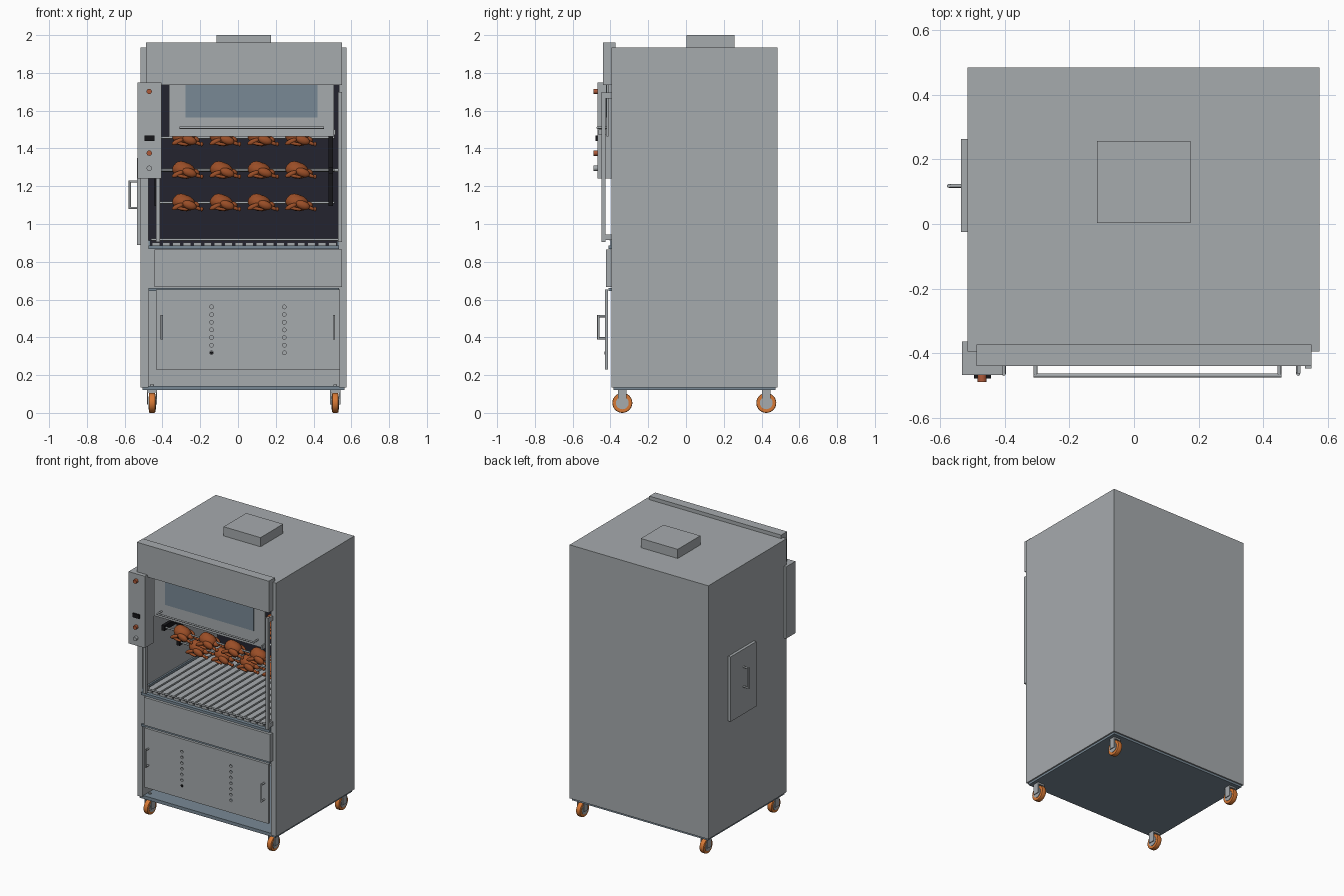
import bpy, bmesh, math
from mathutils import Vector, Matrix

if "Cube" in bpy.data.objects:
    bpy.data.objects.remove(bpy.data.objects["Cube"])


def material(name, rgb):
    m = bpy.data.materials.new(name)
    m.diffuse_color = (*rgb, 1)
    m.use_nodes = True
    m.node_tree.nodes["Principled BSDF"].inputs["Base Color"].default_value = m.diffuse_color
    return m


STEEL = material("steel", (0.38, 0.405, 0.42))
BLUE = material("blue_grey", (0.19, 0.25, 0.30))
DARK = material("dark_liner", (0.017, 0.017, 0.028))
BLACK = material("black", (0.008, 0.008, 0.01))
ORANGE = material("orange_rubber", (0.68, 0.19, 0.035))
ROAST = material("roast_brown", (0.32, 0.075, 0.02))
KNOB = material("knob_red", (0.42, 0.10, 0.04))


def add(name, bm, mat, smooth=False):
    me = bpy.data.meshes.new(name)
    bmesh.ops.recalc_face_normals(bm, faces=bm.faces)
    for f in bm.faces:
        f.smooth = smooth and len(f.verts) < 5
    bm.to_mesh(me)
    bm.free()
    me.materials.append(mat)
    ob = bpy.data.objects.new(name, me)
    bpy.context.collection.objects.link(ob)
    return ob


def bm_box(bm, x0, x1, y0, y1, z0, z1):
    m = Matrix.Translation(((x0 + x1) / 2, (y0 + y1) / 2, (z0 + z1) / 2))
    bmesh.ops.create_cube(bm, size=1, matrix=m @ Matrix.Diagonal((x1 - x0, y1 - y0, z1 - z0, 1)))


def box(name, mat, *dims):
    bm = bmesh.new()
    bm_box(bm, *dims)
    return add(name, bm, mat)


def bm_rod(bm, p, q, r, n=12):
    p, q = Vector(p), Vector(q)
    rot = (q - p).to_track_quat('Z', 'Y').to_matrix().to_4x4()
    bmesh.ops.create_cone(bm, cap_ends=True, segments=n, radius1=r, radius2=r,
                          depth=(q - p).length, matrix=Matrix.Translation((p + q) / 2) @ rot)


def rod(name, mat, p, q, r, n=12):
    bm = bmesh.new()
    bm_rod(bm, p, q, r, n)
    return add(name, bm, mat, n > 6)


def handle(name, a, b, out, r):
    """Bar between two points held off the surface by two stems."""
    a, b, out = Vector(a), Vector(b), Vector(out)
    along = (b - a).normalized() * r
    bm = bmesh.new()
    bm_rod(bm, a + out - along, b + out + along, r)
    for p in (a, b):
        bm_rod(bm, p, p + out, r)
    return add(name, bm, STEEL, True)


# Cabinet shell
L, R, F, B = -0.515, 0.575, -0.395, 0.485
box("left_wall", STEEL, L, -0.475, F, B, 0.135, 1.935)
box("right_wall", STEEL, 0.535, R, F, B, 0.135, 1.935)
box("back_wall", STEEL, -0.475, 0.535, 0.455, B, 0.135, 1.935)
box("roof", STEEL, -0.475, 0.535, F, 0.455, 1.75, 1.935)
box("base", BLUE, L + 0.01, R - 0.01, F + 0.01, B - 0.01, 0.12, 0.143)
box("chamber_back", DARK, -0.475, 0.535, 0.447, 0.455, 0.88, 1.75)
box("chamber_floor", STEEL, -0.475, 0.535, F, 0.455, 0.66, 0.868)
box("exhaust_duct", STEEL, -0.115, 0.175, 0.003, 0.257, 1.93, 2.0)

# Hood across the upper front
box("hood", STEEL, -0.487, 0.55, -0.44, F, 1.735, 1.96)
box("hood_lip", STEEL, -0.487, 0.55, F, -0.373, 1.935, 1.96)

# Raised loading door with a window and a long bar
box("lift_door", STEEL, -0.365, 0.507, -0.42, -0.41, 1.462, 1.735)
box("door_window", BLUE, -0.278, 0.42, -0.424, -0.416, 1.565, 1.735)
handle("lift_handle", (-0.305, -0.42, 1.51), (0.45, -0.42, 1.51), (0, -0.049, 0), 0.006)

# Door guide posts
box("left_guide", STEEL, -0.433, -0.412, -0.447, -0.425, 0.905, 1.70)
box("right_guide", STEEL, 0.53, 0.55, -0.447, -0.425, 0.905, 1.70)
for z in (0.93, 1.68):
    box("guide_bracket_right", STEEL, 0.535, 0.55, -0.43, F, z - 0.015, z + 0.015)
    box("guide_bracket_left", STEEL, -0.433, -0.418, -0.43, F, z - 0.015, z + 0.015)
box("door_stop", STEEL, 0.505, 0.515, -0.463, -0.42, 1.47, 1.50)

# Control box and its buttons
box("control_box", STEEL, -0.532, -0.405, -0.468, -0.364, 1.24, 1.75)
for z, mat in ((1.702, KNOB), (1.375, KNOB), (1.295, STEEL)):
    rod("control_button", mat, (-0.47, -0.46, z), (-0.47, -0.489, z), 0.014, 16)
box("control_switch", BLACK, -0.495, -0.443, -0.478, -0.46, 1.44, 1.468)

# Drip tray with slats running front to back
box("drip_tray", BLUE, -0.475, 0.535, -0.41, 0.445, 0.868, 0.885)
bm = bmesh.new()
for i in range(18):
    x = -0.435 + i * 0.055
    bm_box(bm, x - 0.021, x + 0.021, -0.385, 0.43, 0.88, 0.902)
add("tray_slats", bm, STEEL)
bm = bmesh.new()
for x in (-0.469, 0.529):
    bm_box(bm, x - 0.006, x + 0.006, -0.40, 0.445, 0.885, 0.912)
add("tray_sides", bm, BLUE)
rod("tray_bar", STEEL, (-0.46, -0.40, 0.917), (0.53, -0.40, 0.917), 0.006)

# Drawer front and lower cupboard door
box("drawer_front", STEEL, -0.443, 0.55, -0.424, F, 0.667, 0.865)
box("cupboard_rail", BLUE, -0.475, 0.535, -0.41, F, 0.645, 0.66)
door = box("cupboard_door", STEEL, -0.435, 0.54, -0.43, -0.412, 0.23, 0.652)
bm = bmesh.new()
for x in (-0.14, 0.245):
    for i in range(7):
        z = 0.318 + i * 0.0405
        bm_rod(bm, (x, -0.45, z), (x, -0.39, z), 0.01, 12)
cutter = add("vent_cutter", bm, STEEL)
cutter.hide_render = True
mod = door.modifiers.new("vents", 'BOOLEAN')
mod.object, mod.operation, mod.solver = cutter, 'DIFFERENCE', 'EXACT'
bpy.context.view_layer.objects.active = door
bpy.ops.object.modifier_apply(modifier="vents")
bpy.data.objects.remove(cutter)
rod("door_lock", BLACK, (-0.14, -0.414, 0.318), (-0.14, -0.432, 0.318), 0.008)
for x in (-0.403, 0.508):
    handle("cupboard_handle", (x, -0.43, 0.395), (x, -0.43, 0.512), (0, -0.034, 0), 0.006)

# Side access hatch
box("side_hatch", STEEL, -0.535, L, -0.025, 0.263, 0.89, 1.35)
handle("hatch_handle", (-0.535, 0.118, 1.085), (-0.535, 0.118, 1.225), (-0.038, 0, 0), 0.006)


# Roast bird, built once and repeated on every spit
def blob(bm, c, s, tilt=0):
    bmesh.ops.create_uvsphere(bm, u_segments=14, v_segments=8, radius=1,
                              matrix=Matrix.Translation(c) @ Matrix.Rotation(math.radians(tilt), 4, 'Y')
                              @ Matrix.Diagonal((*s, 1)))


bm = bmesh.new()
blob(bm, (-0.012, 0, 0.002), (0.064, 0.048, 0.044), 12)
blob(bm, (-0.02, 0, 0.018), (0.045, 0.036, 0.032), 15)
for s in (-1, 1):
    blob(bm, (0.018, s * 0.042, -0.010), (0.040, 0.019, 0.023), 20)
    blob(bm, (0.060, s * 0.036, -0.026), (0.026, 0.010, 0.010), 20)
    blob(bm, (0.082, s * 0.034, -0.031), (0.010, 0.012, 0.012))
    blob(bm, (-0.045, s * 0.046, -0.018), (0.034, 0.012, 0.014), -25)
    blob(bm, (-0.020, s * 0.050, -0.030), (0.034, 0.010, 0.009), 10)
blob(bm, (0.050, 0, -0.008), (0.024, 0.022, 0.017), 25)
bird = add("roast_bird", bm, ROAST, True)

# Rotor: four spits on crossed black arms
CY, CZ, RAD = -0.04, 1.285, 0.172
first = True
for dy, dz in ((-1, 0), (0, 1), (1, 0), (0, -1)):
    y, z = CY + dy * RAD, CZ + dz * RAD
    rod("spit", STEEL, (-0.44, y, z), (0.51, y, z), 0.006)
    for x in (-0.275, -0.075, 0.125, 0.325):
        ob = bird if first else bpy.data.objects.new("roast_bird", bird.data)
        if not first:
            bpy.context.collection.objects.link(ob)
        first = False
        ob.location = (x, y, z - 0.003)
for x in (-0.43, 0.49):
    box("rotor_arm_upright", BLACK, x - 0.012, x + 0.012, CY - 0.018, CY + 0.018, CZ - 0.19, CZ + 0.19)
    box("rotor_arm_level", BLACK, x - 0.012, x + 0.012, CY - 0.19, CY + 0.19, CZ - 0.018, CZ + 0.018)
rod("rotor_axle", STEEL, (-0.475, CY, CZ), (0.535, CY, CZ), 0.009)

# Swivel wheels
for x in (-0.455, 0.515):
    for y in (-0.337, 0.425):
        tyre = rod("caster_tyre", ORANGE, (x - 0.017, y, 0.053), (x + 0.017, y, 0.053), 0.053, 28)
        bev = tyre.modifiers.new("rounding", 'BEVEL')
        bev.width, bev.segments = 0.006, 2
        rod("caster_hub", STEEL, (x - 0.02, y, 0.053), (x + 0.02, y, 0.053), 0.034, 20)
        bm = bmesh.new()
        for s in (-1, 1):
            bm_box(bm, x + s * 0.024 - 0.003, x + s * 0.024 + 0.003, y - 0.022, y + 0.022, 0.045, 0.118)
        bm_box(bm, x - 0.027, x + 0.027, y - 0.022, y + 0.022, 0.109, 0.121)
        add("caster_fork", bm, STEEL)
        rod("caster_bolt", STEEL, (x, y, 0.11), (x, y, 0.15), 0.01)
